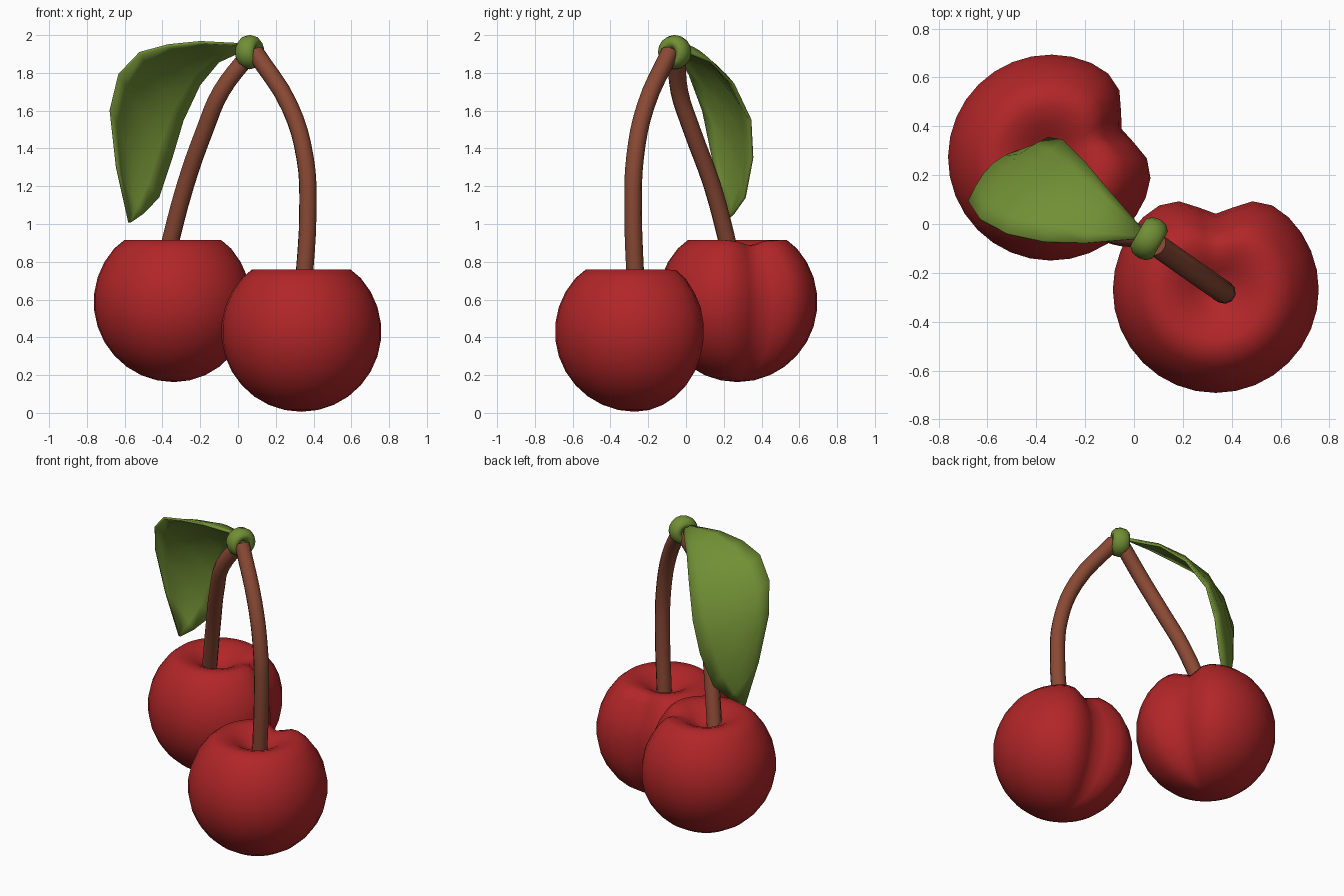
import bpy, bmesh, math
from mathutils import Vector

if "Cube" in bpy.data.objects:
    bpy.data.objects.remove(bpy.data.objects["Cube"])


def material(name, rgb):
    m = bpy.data.materials.new(name)
    m.diffuse_color = (*rgb, 1)
    m.use_nodes = True
    m.node_tree.nodes["Principled BSDF"].inputs["Base Color"].default_value = m.diffuse_color
    return m


RED = material("cherry red", (0.44, 0.019, 0.021))
BROWN = material("stem brown", (0.25, 0.066, 0.034))
GREEN = material("leaf green", (0.165, 0.275, 0.035))


def finish(obj, mat, angle=60):
    obj.data.materials.append(mat)
    bpy.ops.object.select_all(action='DESELECT')
    obj.select_set(True)
    bpy.context.view_layer.objects.active = obj
    bpy.ops.object.shade_smooth_by_angle(angle=math.radians(angle))


def mesh_object(name, bm, mat, angle=60):
    bmesh.ops.recalc_face_normals(bm, faces=bm.faces)
    me = bpy.data.meshes.new(name)
    bm.to_mesh(me)
    bm.free()
    obj = bpy.data.objects.new(name, me)
    bpy.context.collection.objects.link(obj)
    finish(obj, mat, angle)
    return obj


# Cherry: lathed sphere with a dimpled top and a groove down one side
def cherry(name, centre, groove_deg, segs=32):
    r0 = 0.424
    profile = [(r0 * math.sin(a), -r0 * math.cos(a))
               for a in (math.radians(12 * i) for i in range(1, 12))]
    profile += [(0.262, 0.328), (0.205, 0.328), (0.15, 0.31),
                (0.1, 0.28), (0.05, 0.25)]
    bm = bmesh.new()
    rings = []
    for r, z in profile:
        ring = []
        for i in range(segs):
            d = (2 * math.pi * i / segs + math.pi) % (2 * math.pi) - math.pi
            g = math.exp(-(d / 0.34) ** 2)
            rr = r * (1 - 0.26 * g)
            zz = z - (0.03 * g * min(1, r / 0.2) if z > 0.2 else 0)
            t = d + math.radians(groove_deg)
            ring.append(bm.verts.new((rr * math.cos(t), rr * math.sin(t), zz)))
        rings.append(ring)
    for a, b in zip(rings, rings[1:]):
        for i in range(segs):
            j = (i + 1) % segs
            bm.faces.new((a[i], a[j], b[j], b[i]))
    for ring, z in ((rings[0], -r0), (rings[-1], 0.24)):
        pole = bm.verts.new((0, 0, z))
        for i in range(segs):
            bm.faces.new((ring[i], ring[(i + 1) % segs], pole))
    obj = mesh_object(name, bm, RED, 80)
    obj.location = centre


cherry("front_cherry", (0.335, -0.27, 0.43), 90)
cherry("back_cherry", (-0.34, 0.272, 0.587), 22)


# Stems: round tubes along a bent path
def stem(name, points):
    cu = bpy.data.curves.new(name, 'CURVE')
    cu.dimensions = '3D'
    cu.bevel_depth = 0.047
    cu.bevel_resolution = 3
    cu.resolution_u = 4
    cu.use_fill_caps = True
    sp = cu.splines.new('BEZIER')
    sp.bezier_points.add(len(points) - 1)
    for bp, p in zip(sp.bezier_points, points):
        bp.co = p
        bp.handle_left_type = bp.handle_right_type = 'AUTO'
    obj = bpy.data.objects.new(name, cu)
    bpy.context.collection.objects.link(obj)
    bpy.ops.object.select_all(action='DESELECT')
    obj.select_set(True)
    bpy.context.view_layer.objects.active = obj
    bpy.ops.object.convert(target='MESH')
    finish(bpy.context.object, BROWN)


stem("front_stem", [(0.345, -0.265, 0.64), (0.37, -0.28, 1.08), (0.355, -0.27, 1.35),
                    (0.275, -0.215, 1.62), (0.09, -0.085, 1.91)])
stem("back_stem", [(-0.385, 0.245, 0.8), (-0.28, 0.14, 1.2), (-0.175, 0.03, 1.5),
                   (-0.09, -0.035, 1.7), (0.06, -0.05, 1.9)])

# Knot: fat ring that wraps the top of both stems
bpy.ops.mesh.primitive_torus_add(major_radius=0.052, minor_radius=0.039,
                                 major_segments=16, minor_segments=10,
                                 location=(0.062, -0.06, 1.91),
                                 rotation=(0, math.pi / 2, math.radians(-30)))
knot = bpy.context.object
knot.name = "knot"
knot.scale = (1, 1, 1.4)
finish(knot, GREEN)

# Leaf: sheet stretched between two edge curves, slightly bulged outward
edge_a = [(0.03, -0.06, 1.95), (-0.2, -0.078, 1.962), (-0.37, -0.072, 1.945),
          (-0.52, -0.04, 1.905), (-0.63, 0.02, 1.79), (-0.675, 0.09, 1.6),
          (-0.64, 0.15, 1.3), (-0.575, 0.2, 1.01)]
edge_b = [(0.03, -0.02, 1.92), (-0.1, 0.13, 1.86), (-0.2, 0.25, 1.74),
          (-0.29, 0.34, 1.55), (-0.35, 0.35, 1.35), (-0.42, 0.31, 1.14),
          (-0.5, 0.25, 1.055), (-0.565, 0.2, 1.01)]
bm = bmesh.new()
rows = []
n = len(edge_a)
for k in range(n):
    a, b = Vector(edge_a[k]), Vector(edge_b[k])
    lo, hi = max(k - 1, 0), min(k + 1, n - 1)
    along = Vector(edge_a[hi]) + Vector(edge_b[hi]) - Vector(edge_a[lo]) - Vector(edge_b[lo])
    out = (b - a).cross(along).normalized()
    if out.dot(Vector((-0.5, 0.5, 0.7))) < 0:
        out = -out
    bulge = 0.09 * (b - a).length
    rows.append([bm.verts.new(a.lerp(b, s / 6) + out * bulge * math.sin(math.pi * s / 6))
                 for s in range(7)])
for p, q in zip(rows, rows[1:]):
    for i in range(6):
        bm.faces.new((p[i], p[i + 1], q[i + 1], q[i]))
leaf = mesh_object("leaf", bm, GREEN)
solid = leaf.modifiers.new("thickness", 'SOLIDIFY')
solid.thickness = 0.014
solid.offset = 0
